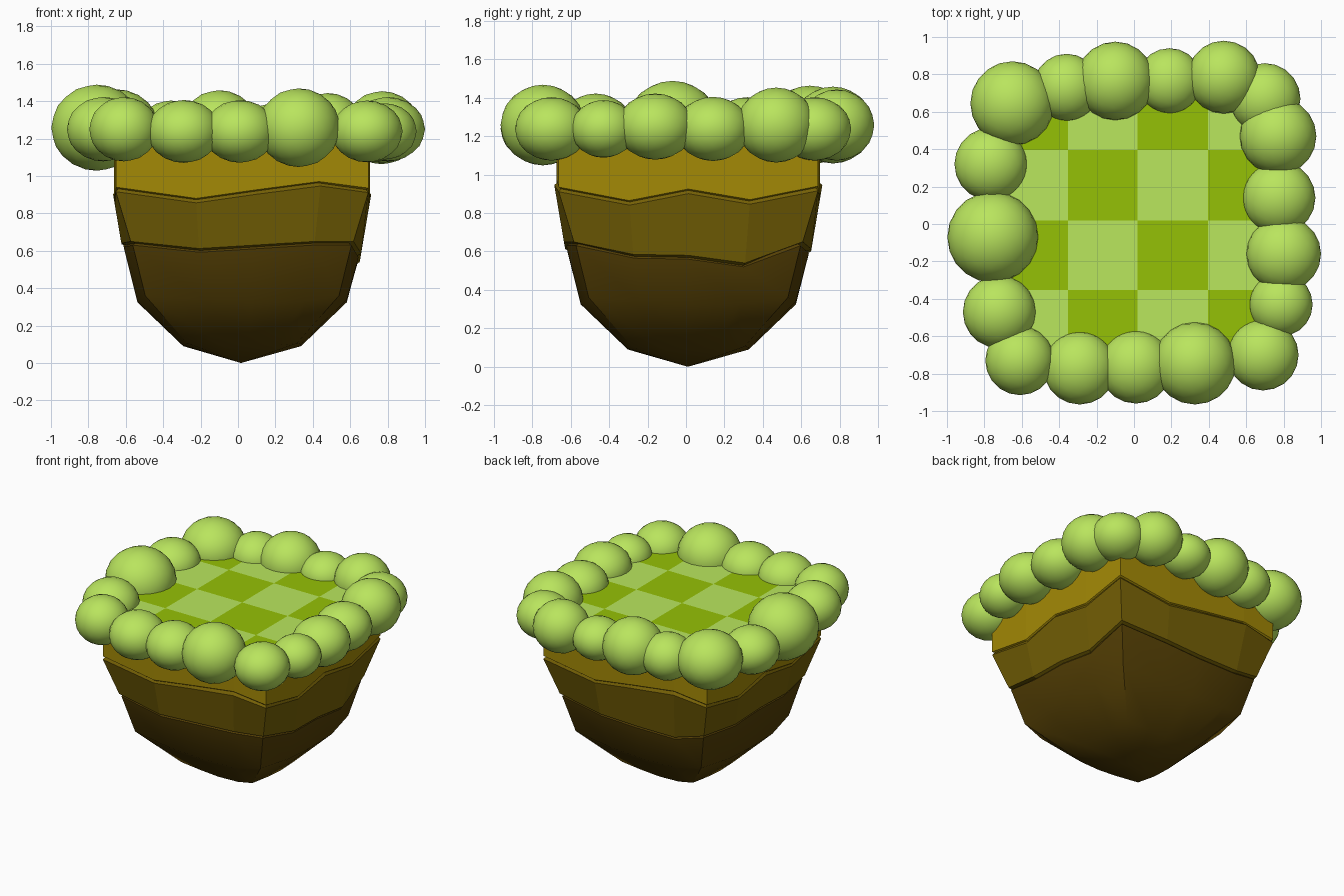
import bpy, bmesh
from mathutils import Matrix, Vector

if "Cube" in bpy.data.objects:
    bpy.data.objects.remove(bpy.data.objects["Cube"])

CX, CY = 0.022, 0.012


def material(name, r, g, b):
    m = bpy.data.materials.new(name)
    m.diffuse_color = [(c / 255) ** 2.2 for c in (r, g, b)] + [1]
    m.use_nodes = True
    m.node_tree.nodes["Principled BSDF"].inputs["Base Color"].default_value = m.diffuse_color
    return m


def finish(name, bm, mats, angle=None):
    me = bpy.data.meshes.new(name)
    bm.to_mesh(me)
    bm.free()
    for m in mats:
        me.materials.append(m)
    ob = bpy.data.objects.new(name, me)
    bpy.context.collection.objects.link(ob)
    if angle:
        bpy.ops.object.select_all(action='DESELECT')
        ob.select_set(True)
        bpy.context.view_layer.objects.active = ob
        bpy.ops.object.shade_smooth_by_angle(angle=angle)
    return ob


# Square perimeter: position of points along each side (front, right, back, left)
SIDES = [(-1, -0.36, 0.1, 0.6), (-1, -0.45, 0.0, 0.47)] * 2
JOINT_1 = [0.94, 0.88, 0.925, 0.97, 0.935, 0.865, 0.925, 0.87] * 2
JOINT_2 = [0.65, 0.612, 0.63, 0.65, 0.65, 0.585, 0.58, 0.54,
           0.65, 0.612, 0.60, 0.60, 0.65, 0.635, 0.65, 0.64]


def ring(half, zs, corner=1.0):
    """Sixteen points round a square; half may depend on height."""
    pts = []
    for i, z in enumerate(zs):
        side, k = divmod(i, 4)
        h = half(z) if callable(half) else half
        p = Vector((SIDES[side][k] * h, -h, z))
        if k == 0:
            p.x *= corner
            p.y *= corner
        for _ in range(side):
            p = Vector((-p.y, p.x, p.z))
        pts.append(p + Vector((CX, CY, 0)))
    return pts


def shift(zs, d):
    return [z + d for z in zs]


def layer(name, rings, mat, apex=None, angle=None):
    bm = bmesh.new()
    loops = [[bm.verts.new(p) for p in r] for r in rings]
    n = len(loops[0])
    for a, b in zip(loops, loops[1:]):
        for i in range(n):
            j = (i + 1) % n
            bm.faces.new((a[i], b[i], b[j], a[j]))
    bm.faces.new(loops[0])
    if apex:
        tip = bm.verts.new(apex)
        for i in range(n):
            bm.faces.new((loops[-1][i], tip, loops[-1][(i + 1) % n]))
    else:
        bm.faces.new(list(reversed(loops[-1])))
    bmesh.ops.recalc_face_normals(bm, faces=bm.faces)
    finish(name, bm, [mat], angle)


# Earth layers, each with a jagged lower edge
layer("upper_soil", [ring(0.685, [1.25] * 16, 0.985), ring(0.685, JOINT_1, 0.985),
                     ring(0.665, shift(JOINT_1, -0.015), 0.985)],
      material("upper_soil", 162, 136, 14))


def mid_half(z):
    return 0.695 - 0.17 * (0.93 - z)


layer("middle_soil", [ring(0.675, shift(JOINT_1, -0.006), 0.98),
                      ring(mid_half, shift(JOINT_1, -0.024), 0.975),
                      ring(mid_half, JOINT_2, 0.92),
                      ring(0.61, shift(JOINT_2, -0.014), 0.92)],
      material("middle_soil", 116, 96, 14))


def low_half(z):
    return 0.635 - 0.2 * (0.63 - z)


layer("lower_soil", [ring(0.61, shift(JOINT_2, -0.002), 0.92),
                     ring(low_half, shift(JOINT_2, -0.02), 0.92),
                     ring(0.56, [0.36, 0.34, 0.325, 0.33] * 4, 0.925),
                     ring(0.315, [0.105, 0.10, 0.09, 0.095] * 4, 0.93)],
      material("lower_soil", 86, 66, 13), apex=(0.016, 0.01, 0.0), angle=0.6)

# Checkered grass top
xs = [-0.665, -0.353, 0.02, 0.396, 0.708]
ys = [-0.675, -0.353, 0.02, 0.396, 0.698]
bm = bmesh.new()
grid = [[bm.verts.new((x, y, 1.26)) for y in ys] for x in xs]
for i in range(4):
    for j in range(4):
        f = bm.faces.new((grid[i][j], grid[i + 1][j], grid[i + 1][j + 1], grid[i][j + 1]))
        f.material_index = (i + j) % 2
finish("checkered_grass", bm, [material("light_grass", 184, 230, 94),
                               material("dark_grass", 148, 192, 14)])

# Rounded bushes along the rim: x, y, horizontal radius, vertical radius
BUSHES = [
    (-0.65, 0.645, 0.225, 0.205), (-0.36, 0.73, 0.18, 0.165), (-0.10, 0.765, 0.21, 0.20),
    (0.19, 0.765, 0.175, 0.15), (0.48, 0.785, 0.195, 0.185), (0.70, 0.67, 0.19, 0.165),
    (0.77, 0.47, 0.205, 0.195), (0.775, 0.14, 0.195, 0.167), (0.80, -0.16, 0.20, 0.172),
    (0.785, -0.43, 0.17, 0.15), (0.69, -0.70, 0.19, 0.165), (0.325, -0.745, 0.22, 0.21),
    (0.01, -0.765, 0.195, 0.167), (-0.29, -0.77, 0.195, 0.168), (-0.61, -0.73, 0.185, 0.172),
    (-0.72, -0.47, 0.195, 0.172), (-0.755, -0.07, 0.243, 0.23), (-0.765, 0.32, 0.195, 0.165)]
leaf = material("bush_green", 184, 228, 94)
for i, (x, y, r, rz) in enumerate(BUSHES):
    # Small bushes sit a little lower than large ones
    z = 1.258 if rz > 0.18 else 1.25 if rz > 0.17 else 1.238
    bm = bmesh.new()
    m = Matrix.Translation((x, y, z)) @ Matrix.Diagonal((r, r, rz, 1))
    bmesh.ops.create_icosphere(bm, subdivisions=3, radius=1.0, matrix=m)
    for f in bm.faces:
        f.smooth = True
    finish(f"bush_{i + 1:02d}", bm, [leaf])
